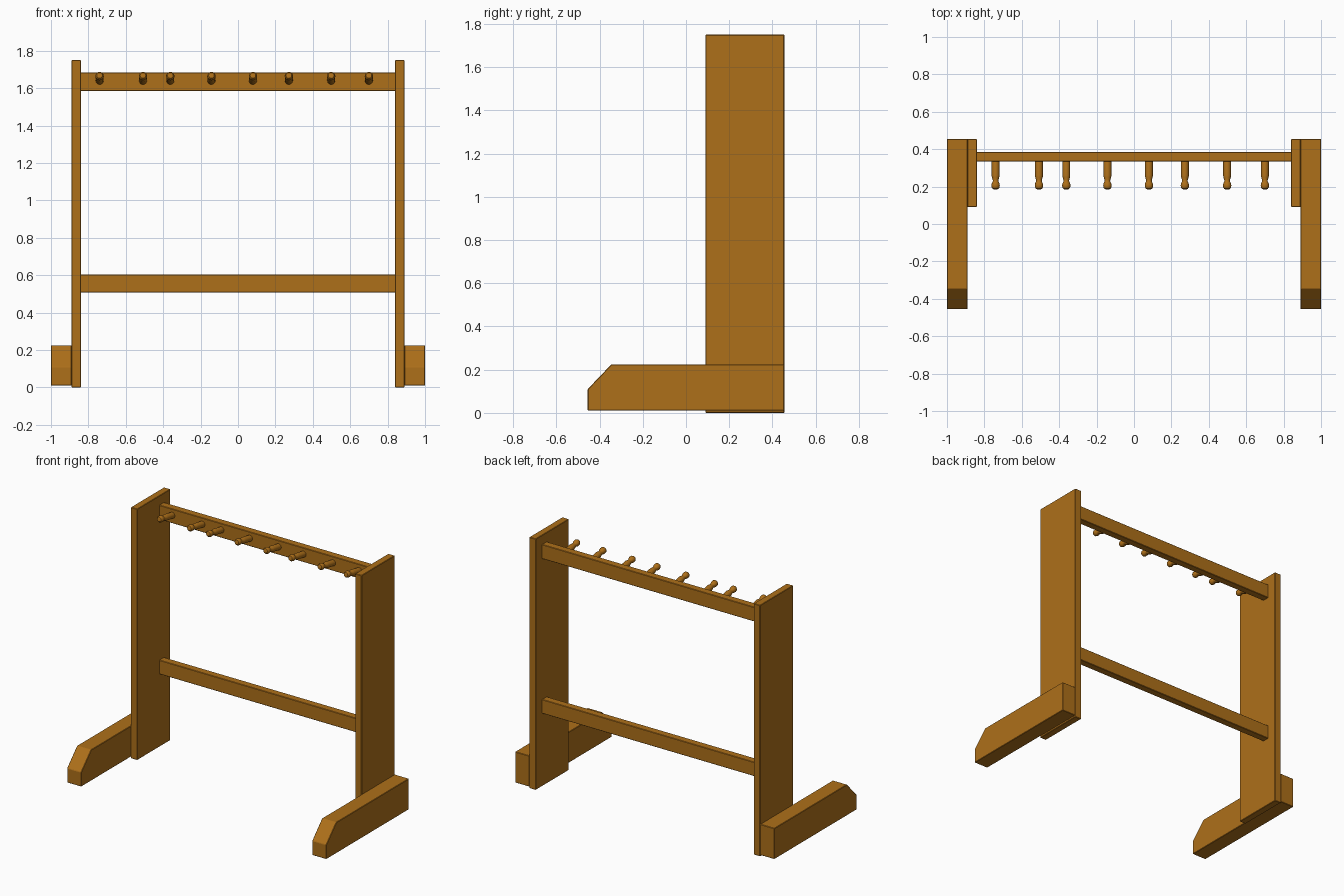
import bpy, bmesh, math
from mathutils import Vector

if "Cube" in bpy.data.objects:
    bpy.data.objects.remove(bpy.data.objects["Cube"])

wood = bpy.data.materials.new("wood")
wood.diffuse_color = (0.42, 0.16, 0.01, 1)
wood.use_nodes = True
wood.node_tree.nodes["Principled BSDF"].inputs["Base Color"].default_value = wood.diffuse_color


def make_object(name, bm, bevel=0.0):
    bmesh.ops.recalc_face_normals(bm, faces=bm.faces)
    mesh = bpy.data.meshes.new(name)
    bm.to_mesh(mesh)
    bm.free()
    mesh.materials.append(wood)
    obj = bpy.data.objects.new(name, mesh)
    bpy.context.collection.objects.link(obj)
    if bevel:
        mod = obj.modifiers.new("edge_bevel", 'BEVEL')
        mod.width = bevel
        mod.segments = 1
    return obj


def board(name, x0, x1, profile):
    """Extrude a (y, z) outline from x0 to x1."""
    bm = bmesh.new()
    face = bm.faces.new([bm.verts.new((x0, y, z)) for y, z in profile])
    ext = bmesh.ops.extrude_face_region(bm, geom=[face])
    verts = [v for v in ext["geom"] if isinstance(v, bmesh.types.BMVert)]
    bmesh.ops.translate(bm, verts=verts, vec=(x1 - x0, 0, 0))
    return make_object(name, bm, 0.003)


def rect(y0, y1, z0, z1):
    return [(y0, z0), (y1, z0), (y1, z1), (y0, z1)]


def peg(name, base, tip, profile, sides=20):
    """Lathe a (radius, distance) profile along the base-to-tip axis."""
    bm = bmesh.new()
    verts = [bm.verts.new((r, 0, d)) for r, d in profile]
    edges = [bm.edges.new(p) for p in zip(verts, verts[1:])]
    bmesh.ops.spin(bm, geom=verts + edges, axis=(0, 0, 1), cent=(0, 0, 0),
                   angle=math.tau, steps=sides)
    bmesh.ops.remove_doubles(bm, verts=bm.verts, dist=0.0001)
    obj = make_object(name, bm)
    obj.location = base
    obj.rotation_mode = 'QUATERNION'
    obj.rotation_quaternion = (tip - base).to_track_quat('Z', 'Y')
    bpy.ops.object.select_all(action='DESELECT')
    obj.select_set(True)
    bpy.context.view_layer.objects.active = obj
    bpy.ops.object.shade_smooth_by_angle(angle=math.radians(35))
    return obj


# Side panels and chamfered feet
foot_outline = [(-0.455, 0.01), (0.455, 0.01), (0.455, 0.225),
                (-0.345, 0.225), (-0.455, 0.11)]
for side, s in (("left", -1), ("right", 1)):
    board(f"{side}_upright", s * 0.84, s * 0.89, rect(0.09, 0.455, 0, 1.75))
    board(f"{side}_foot", s * 0.89, s * 1.0, foot_outline)

# Cross rails
board("peg_rail", -0.842, 0.842, rect(0.333, 0.385, 1.585, 1.685))
board("lower_rail", -0.842, 0.842, rect(0.333, 0.385, 0.507, 0.605))

# Turned pegs, tilted slightly upward
peg_profile = [(0, 0), (0.021, 0), (0.021, 0.085), (0.019, 0.094),
               (0.015, 0.108), (0.015, 0.114), (0.020, 0.124),
               (0.0225, 0.135), (0.021, 0.147), (0.015, 0.155), (0, 0.157)]
for i, x in enumerate((-0.74, -0.508, -0.362, -0.142, 0.08, 0.272, 0.498, 0.70)):
    peg(f"peg_{i + 1}", Vector((x, 0.34, 1.64)), Vector((x, 0.187, 1.668)), peg_profile)
